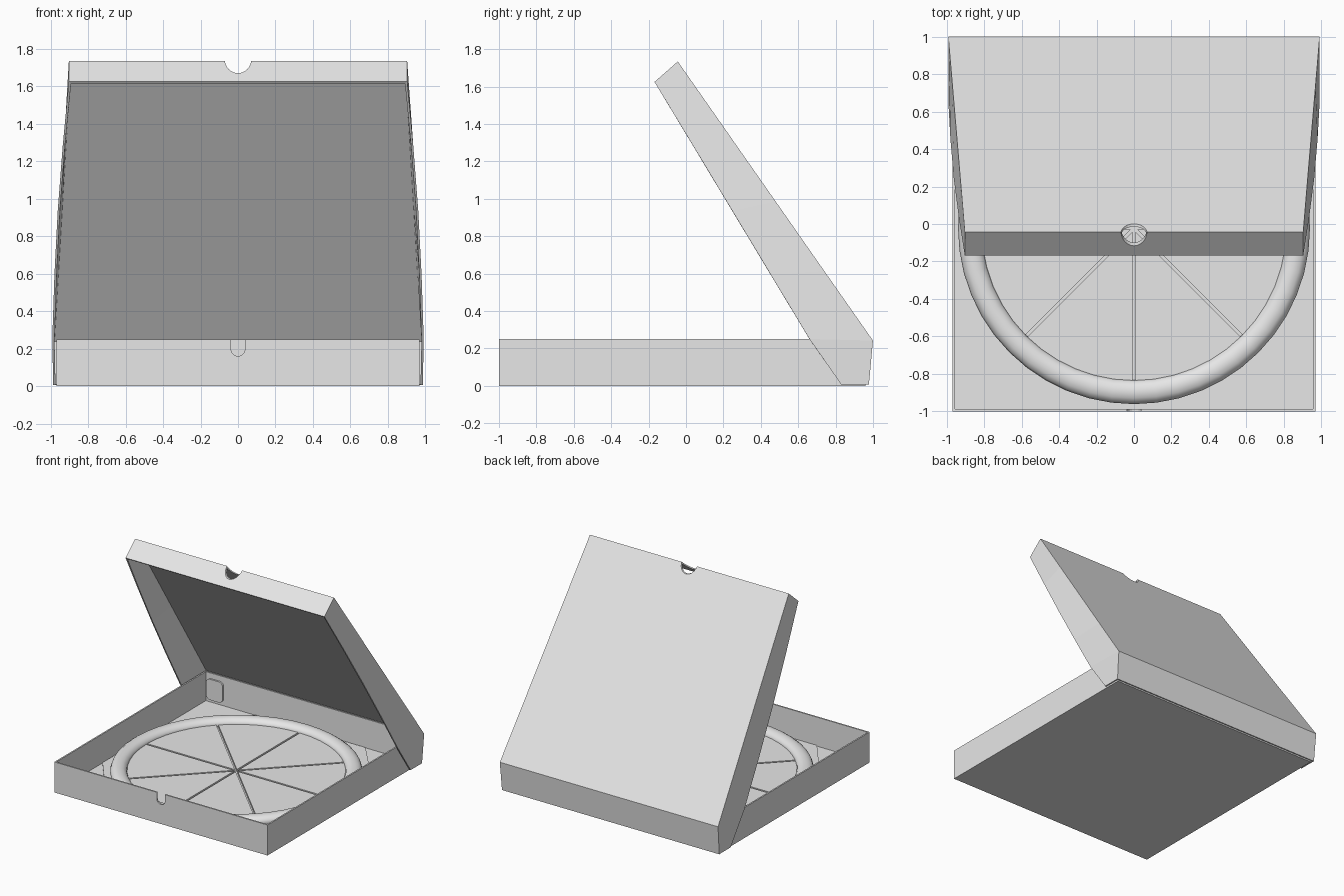
import bpy, bmesh, math
from mathutils import Vector

if "Cube" in bpy.data.objects:
    bpy.data.objects.remove(bpy.data.objects["Cube"])

card = bpy.data.materials.new("plain_grey")
card.diffuse_color = (0.8, 0.8, 0.8, 1)
card.use_nodes = True
card.node_tree.nodes["Principled BSDF"].inputs["Base Color"].default_value = card.diffuse_color


def make(name, verts, faces, thick=0, angle=None):
    """Mesh object from points and faces, optionally a thickened sheet."""
    me = bpy.data.meshes.new(name)
    bm = bmesh.new()
    vs = [bm.verts.new(v) for v in verts]
    for f in faces:
        bm.faces.new([vs[i] for i in f])
    bmesh.ops.recalc_face_normals(bm, faces=bm.faces)
    bm.to_mesh(me)
    bm.free()
    me.materials.append(card)
    ob = bpy.data.objects.new(name, me)
    bpy.context.collection.objects.link(ob)
    if thick:
        m = ob.modifiers.new("thickness", 'SOLIDIFY')
        m.thickness, m.offset = thick, 0
        m.use_even_offset = True
    if angle:
        bpy.ops.object.select_all(action='DESELECT')
        ob.select_set(True)
        bpy.context.view_layer.objects.active = ob
        bpy.ops.object.shade_smooth_by_angle(angle=math.radians(angle))
    return ob


def prism(name, pts, move, angle=None):
    """Closed solid: an outline of 3D points pushed along a vector."""
    n = len(pts)
    move = Vector(move)
    verts = [Vector(p) for p in pts] + [Vector(p) + move for p in pts]
    faces = [range(n), range(n, 2 * n)]
    faces += [(i, (i + 1) % n, n + (i + 1) % n, n + i) for i in range(n)]
    return make(name, verts, faces, 0, angle)


def arc(r, a0, a1, n):
    return [(r * math.cos(math.radians(a0 + (a1 - a0) * i / n)),
             r * math.sin(math.radians(a0 + (a1 - a0) * i / n))) for i in range(n + 1)]


def cut(ob, cutter):
    m = ob.modifiers.new("notch", 'BOOLEAN')
    m.operation, m.object, m.solver = 'DIFFERENCE', cutter, 'EXACT'
    cutter.hide_render = True
    cutter.hide_set(True)


# Tray: floor and four upright walls
X, Y0, Y1, H = 0.962, -0.994, 0.955, 0.25
base = [(-X, Y0), (X, Y0), (X, Y1), (-X, Y1)]
tray = make("tray", [(x, y, 0.006) for x, y in base] + [(x, y, H) for x, y in base],
            [(0, 1, 2, 3)] + [(i, (i + 1) % 4, 4 + (i + 1) % 4, 4 + i) for i in range(4)], 0.012)

# Lid: stations of top edge, lower flap edge and half widths, front to back
front_t, front_b = Vector((-0.045, 1.725)), Vector((-0.165, 1.62))
hinge_t, hinge_b = Vector((0.993, 0.24)), Vector((0.66, 0.25))
stations = []
for t in (0, 0.25, 0.5, 0.75, 1):
    w = 0.897 + 0.088 * t
    stations.append((front_t.lerp(hinge_t, t), front_b.lerp(hinge_b, t),
                     w, w + 0.015 * math.sin(math.pi * t)))
stations.append((Vector((0.972, 0.007)), Vector((0.83, 0.007)), 0.98, 0.98))
verts, faces = [], []
for top, low, wt, wl in stations:
    verts += [(-wl, *low), (-wt, *top), (wt, *top), (wl, *low)]
for s in range(len(stations) - 1):
    for k in range(3):
        a = s * 4 + k
        faces.append((a, a + 1, a + 5, a + 4))
faces.append((0, 1, 2, 3))
lid = make("lid", verts, faces, 0.012)

# Thumb notches in the tray front and the lid's front edge
slot = [(0.037, H + 0.05)] + [(x, z + 0.197) for x, z in arc(0.037, 0, -180, 10)] + [(-0.037, H + 0.05)]
cut(tray, prism("tray_notch_cutter", [(x, -1.05, z) for x, z in slot], (0, 0.1, 0)))
round_hole = arc(0.07, 0, 360, 24)[:-1]
cut(lid, prism("lid_notch_cutter", [(x, -0.3, z + 1.74) for x, z in round_hole], (0, 0.4, 0)))

# Rounded locking tabs on the inside of the back wall
for side, name in ((-1, "left_tab"), (1, "right_tab")):
    outline = []
    for i, (cx, cz) in enumerate(((0.04, 0.05), (-0.04, 0.05), (-0.04, -0.05), (0.04, -0.05))):
        outline += [(side * 0.87 + cx + x, 0.935, 0.12 + cz + z)
                    for x, z in arc(0.035, 90 * i, 90 * i + 90, 4)]
    prism(name, outline, (0, 0.02, 0))

# Liner sheet with clipped corners
corner = [(0.5, -0.985), (0.95, -0.40), (0.95, 0.40), (0.5, 0.94)]
liner = corner + [(-x, y) for x, y in reversed(corner)]
prism("liner", [(x, y, 0.011) for x, y in liner], (0, 0, 0.009))

# Pizza base disc
CY = -0.022
prism("pizza_base", [(x, y + CY, 0.015) for x, y in arc(0.85, 0, 360, 48)[:-1]], (0, 0, 0.03))

# Eight slices, pulled slightly outward to leave narrow cuts between them
for i in range(8):
    a0 = 45 * i
    mid = math.radians(a0 + 22.5)
    dx, dy = 0.02 * math.cos(mid), 0.02 * math.sin(mid)
    pts = [(0, 0)] + arc(0.82, a0, a0 + 45, 8)
    prism("slice_%d" % (i + 1), [(x + dx, y + dy + CY, 0.04) for x, y in pts], (0, 0, 0.025))

# Raised crust ring
N, M = 48, 12
verts, faces = [], []
for i in range(N):
    a = math.tau * i / N
    for j in range(M):
        b = math.tau * j / M
        r = 0.875 + 0.064 * math.cos(b)
        verts.append((r * math.cos(a), r * math.sin(a) + CY, 0.06 + 0.046 * math.sin(b)))
        faces.append((i * M + j, ((i + 1) % N) * M + j,
                      ((i + 1) % N) * M + (j + 1) % M, i * M + (j + 1) % M))
make("crust", verts, faces, 0, 60)
